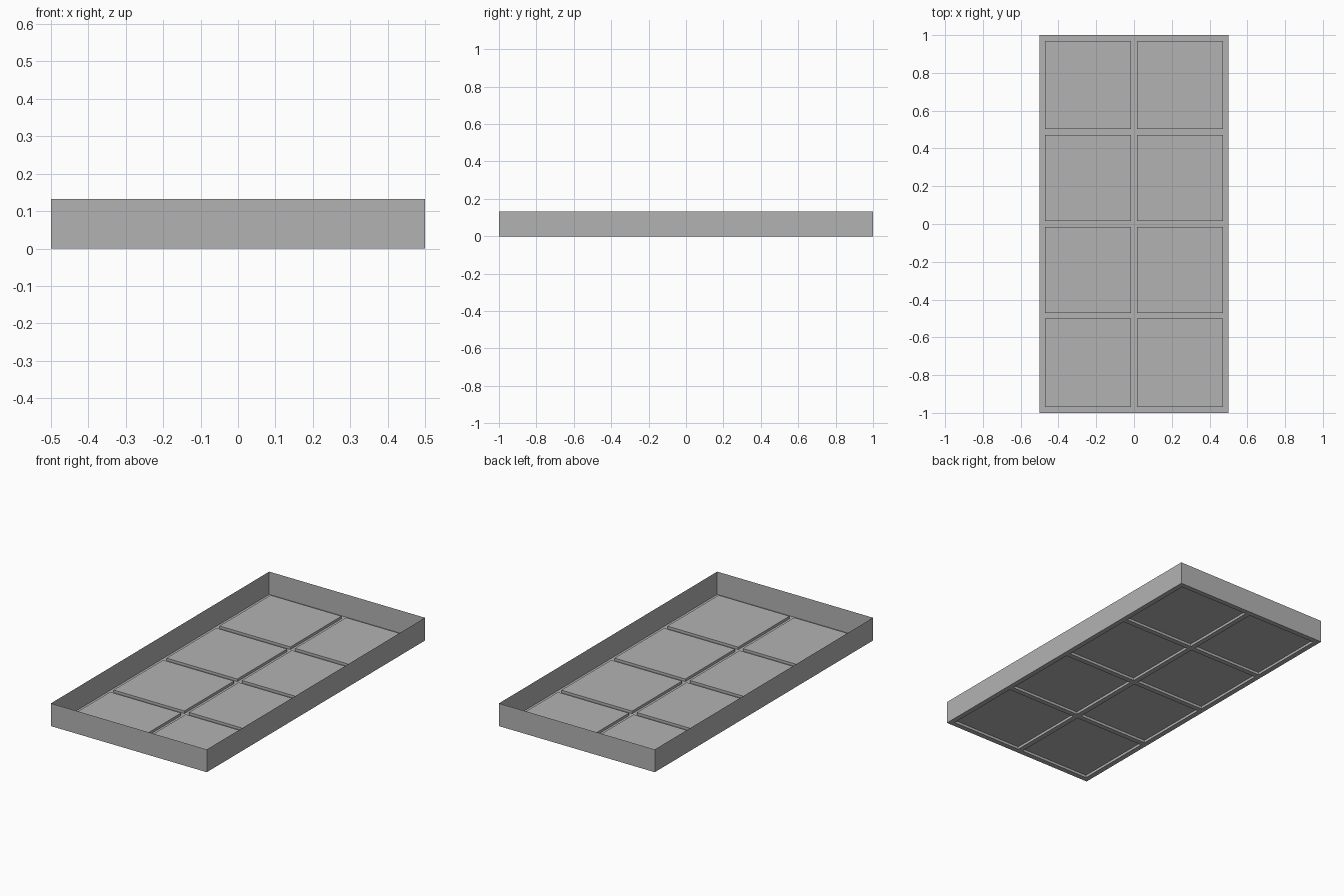
import bpy, bmesh

if "Cube" in bpy.data.objects:
    bpy.data.objects.remove(bpy.data.objects["Cube"])

WALL_TOP, PANEL_Z = 0.132, 0.015
XS = [-0.5, -0.47, -0.015, 0.015, 0.47, 0.5]
YS = [-1, -0.97, -0.5, -0.47, -0.015, 0.015, 0.472, 0.502, 0.97, 1]

bm = bmesh.new()

# floor lattice: narrow strips alternate with wide panel cells
v = [[bm.verts.new((x, y, 0)) for y in YS] for x in XS]
panels = []
for i in range(len(XS) - 1):
    for j in range(len(YS) - 1):
        f = bm.faces.new((v[i][j], v[i + 1][j], v[i + 1][j + 1], v[i][j + 1]))
        if i % 2 and j % 2:
            panels.append(f)

# thin outer walls
rim = [e for e in bm.edges if e.is_boundary]
ext = bmesh.ops.extrude_edge_only(bm, edges=rim)["geom"]
bmesh.ops.translate(bm, vec=(0, 0, WALL_TOP),
                    verts=[g for g in ext if isinstance(g, bmesh.types.BMVert)])

# embossed floor panels
for f in panels:
    ext = bmesh.ops.extrude_face_region(bm, geom=[f])["geom"]
    bmesh.ops.translate(bm, vec=(0, 0, PANEL_Z),
                        verts=[g for g in ext if isinstance(g, bmesh.types.BMVert)])
old = [f for f in panels if f.is_valid and max(w.co.z for w in f.verts) < 1e-5]
if old:
    bmesh.ops.delete(bm, geom=old, context='FACES_ONLY')

bmesh.ops.recalc_face_normals(bm, faces=bm.faces)
mesh = bpy.data.meshes.new("panelled_tray")
bm.to_mesh(mesh)
bm.free()
tray = bpy.data.objects.new("panelled_tray", mesh)
bpy.context.collection.objects.link(tray)

# mid grey finish
mat = bpy.data.materials.new("mid_grey")
mat.diffuse_color = (0.45, 0.45, 0.45, 1)
mat.use_nodes = True
mat.node_tree.nodes["Principled BSDF"].inputs["Base Color"].default_value = mat.diffuse_color
mesh.materials.append(mat)
